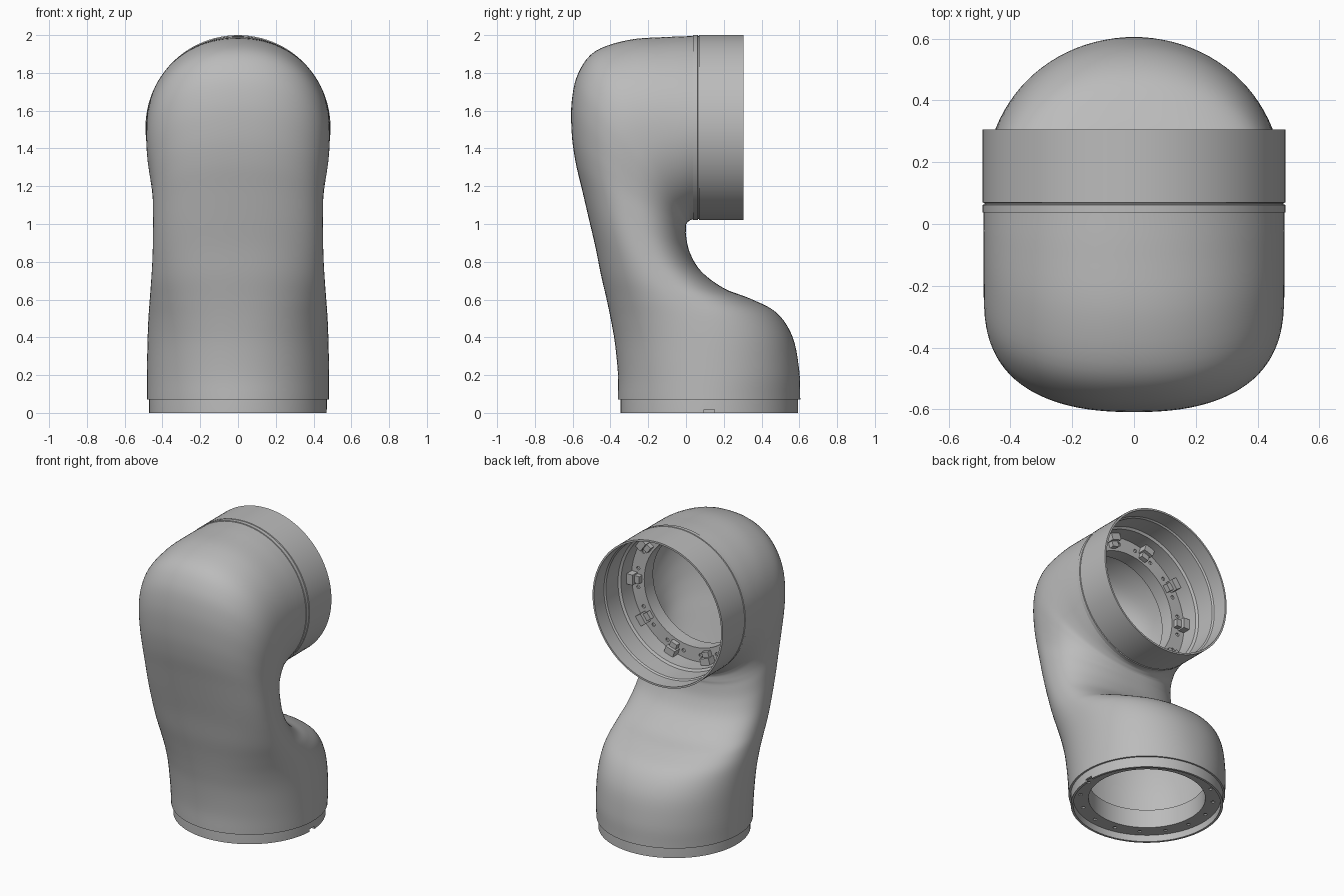
import bpy, bmesh, math
from mathutils import Vector, Matrix

cube = bpy.data.objects.get("Cube")
if cube:
    bpy.data.objects.remove(cube)

grey = bpy.data.materials.new("satin_grey")
grey.use_nodes = True
grey.diffuse_color = (0.5, 0.5, 0.5, 1)
grey.node_tree.nodes["Principled BSDF"].inputs["Base Color"].default_value = (0.5, 0.5, 0.5, 1)

SEG = 96
BASE = Matrix.Translation((0, 0.124, 0))
COLLAR = Matrix.Translation((0, 0, 1.51)) @ Matrix.Rotation(-math.pi / 2, 4, 'X')


def make(name, bm, matrix=Matrix()):
    bmesh.ops.transform(bm, matrix=matrix, verts=bm.verts)
    bmesh.ops.recalc_face_normals(bm, faces=bm.faces)
    mesh = bpy.data.meshes.new(name)
    bm.to_mesh(mesh)
    bm.free()
    mesh.materials.append(grey)
    ob = bpy.data.objects.new(name, mesh)
    bpy.context.collection.objects.link(ob)
    return ob


def bridge_loops(loops):
    """Skin a closed chain of vertex rings."""
    bm = bmesh.new()
    rings = [[bm.verts.new(p) for p in loop] for loop in loops]
    for a, b in zip(rings, rings[1:] + rings[:1]):
        for i in range(len(a)):
            j = (i + 1) % len(a)
            bm.faces.new((a[i], a[j], b[j], b[i]))
    return bm


def lathe(name, profile, matrix):
    angles = [2 * math.pi * i / SEG for i in range(SEG)]
    loops = [[(r * math.cos(a), r * math.sin(a), h) for a in angles] for r, h in profile]
    return make(name, bridge_loops(loops), matrix)


def cut(ob, cutter):
    mod = ob.modifiers.new("cut", 'BOOLEAN')
    mod.operation = 'DIFFERENCE'
    mod.solver = 'EXACT'
    mod.object = cutter
    bpy.context.view_layer.objects.active = ob
    bpy.ops.object.modifier_apply(modifier="cut")
    bpy.data.objects.remove(cutter)


def drill(ob, count, radius, height, matrix, phase=0.0):
    """Cut a bolt circle of blind holes."""
    bm = bmesh.new()
    for i in range(count):
        spin = Matrix.Rotation(2 * math.pi * (i + phase) / count, 4, 'Z')
        bmesh.ops.create_cone(bm, cap_ends=True, segments=12, radius1=0.012, radius2=0.012,
                              depth=0.02, matrix=spin @ Matrix.Translation((radius, 0, height)))
    cut(ob, make("hole_cutter", bm, matrix))


# Bent shell: (front y, front z, back y, back z, half width) of each section
sections = [
    (-.36, .07, .605, .07, .4825), (-.36, .2, .6, .22, .482), (-.375, .36, .565, .4, .479),
    (-.395, .48, .48, .53, .474), (-.42, .6, .34, .605, .467), (-.45, .73, .2, .66, .46),
    (-.48, .88, .08, .75, .453), (-.515, 1.03, .02, .85, .45), (-.55, 1.18, 0, .94, .45),
    (-.585, 1.33, 0, .97, .452), (-.605, 1.48, 0, .985, .46), (-.605, 1.65, 0, .995, .472),
    (-.57, 1.8, .002, 1.0, .482), (-.48, 1.915, .005, 1.005, .486), (-.3, 1.975, .012, 1.012, .487),
    (-.1, 1.99, .022, 1.02, .487), (.04, 1.995, .04, 1.025, .486)]


def smooth_sections(keys, steps=5):
    """Catmull-Rom interpolation between the key sections."""
    keys = [Vector(k) for k in keys]
    pts = [2 * keys[0] - keys[1]] + keys + [2 * keys[-1] - keys[-2]]
    out = []
    for a, b, c, d in zip(pts, pts[1:], pts[2:], pts[3:]):
        for s in range(steps):
            t = s / steps
            out.append((2 * b + (c - a) * t + (2 * a - 5 * b + 4 * c - d) * t ** 2
                        + (3 * b - a - 3 * c + d) * t ** 3) / 2)
    return out + [keys[-1]]


def section_loop(sec, power, scale):
    fy, fz, by, bz, w = sec
    centre = Vector((0, (fy + by) / 2, (fz + bz) / 2))
    half = Vector((0, (by - fy) / 2, (bz - fz) / 2))
    loop = []
    for i in range(SEG):
        a = 2 * math.pi * i / SEG
        c, s = (math.copysign(abs(v) ** (2 / power), v) for v in (math.cos(a), math.sin(a)))
        loop.append(centre + scale * (half * c + Vector((w * s, 0, 0))))
    return loop


path = smooth_sections(sections)
powers = [2 + 0.4 * math.sin(math.pi * i / (len(path) - 1)) for i in range(len(path))]
outer = [section_loop(s, p, 1.0) for s, p in zip(path, powers)]
inner = [section_loop(s, p, 0.95) for s, p in zip(path, powers)]
shell = make("bent_shell", bridge_loops(outer + inner[::-1]))

# Base ring with recessed bolting face, bore and locating notch
base = lathe("base_ring", [(.455, 0), (.47, 0), (.47, .075), (.465, .2), (.44, .2), (.375, .17),
                           (.36, .17), (.36, .045), (.455, .045)], BASE)
drill(base, 16, 0.41, 0.045, BASE, 0.5)
bm = bmesh.new()
bmesh.ops.create_cube(bm, size=1, matrix=Matrix.Translation((.47, 0, 0)) @ Matrix.Diagonal((.08, .055, .036, 1)))
cut(base, make("notch_cutter", bm, BASE))

# Side collar with outside groove, stepped inside wall, mounting face and bore
collar = lathe("side_collar", [
    (.462, .03), (.49, .038), (.49, .062), (.484, .064), (.484, .068), (.49, .07), (.49, .305),
    (.478, .305), (.478, .2), (.47, .19), (.47, .06), (.455, .05), (.455, -.065), (.36, -.065),
    (.36, -.16), (.375, -.16), (.375, -.08), (.462, -.08)], COLLAR)
drill(collar, 20, 0.41, -0.065, COLLAR, 0.5)

# Clamp lugs around the mounting face
bm = bmesh.new()
for i in range(10):
    spin = Matrix.Rotation(2 * math.pi * i / 10, 4, 'Z')
    for x, z, dx, dy, dz in ((.435, -.04, .05, .07, .06), (.4, -.05, .05, .05, .035)):
        bmesh.ops.create_cube(bm, size=1, matrix=spin @ Matrix.Translation((x, 0, z))
                              @ Matrix.Diagonal((dx, dy, dz, 1)))
lugs = make("clamp_lugs", bm, COLLAR)

# Smooth shading with crisp edges
bpy.ops.object.select_all(action='DESELECT')
for ob in (shell, base, collar, lugs):
    ob.select_set(True)
bpy.context.view_layer.objects.active = shell
bpy.ops.object.shade_smooth_by_angle(angle=math.radians(30))
